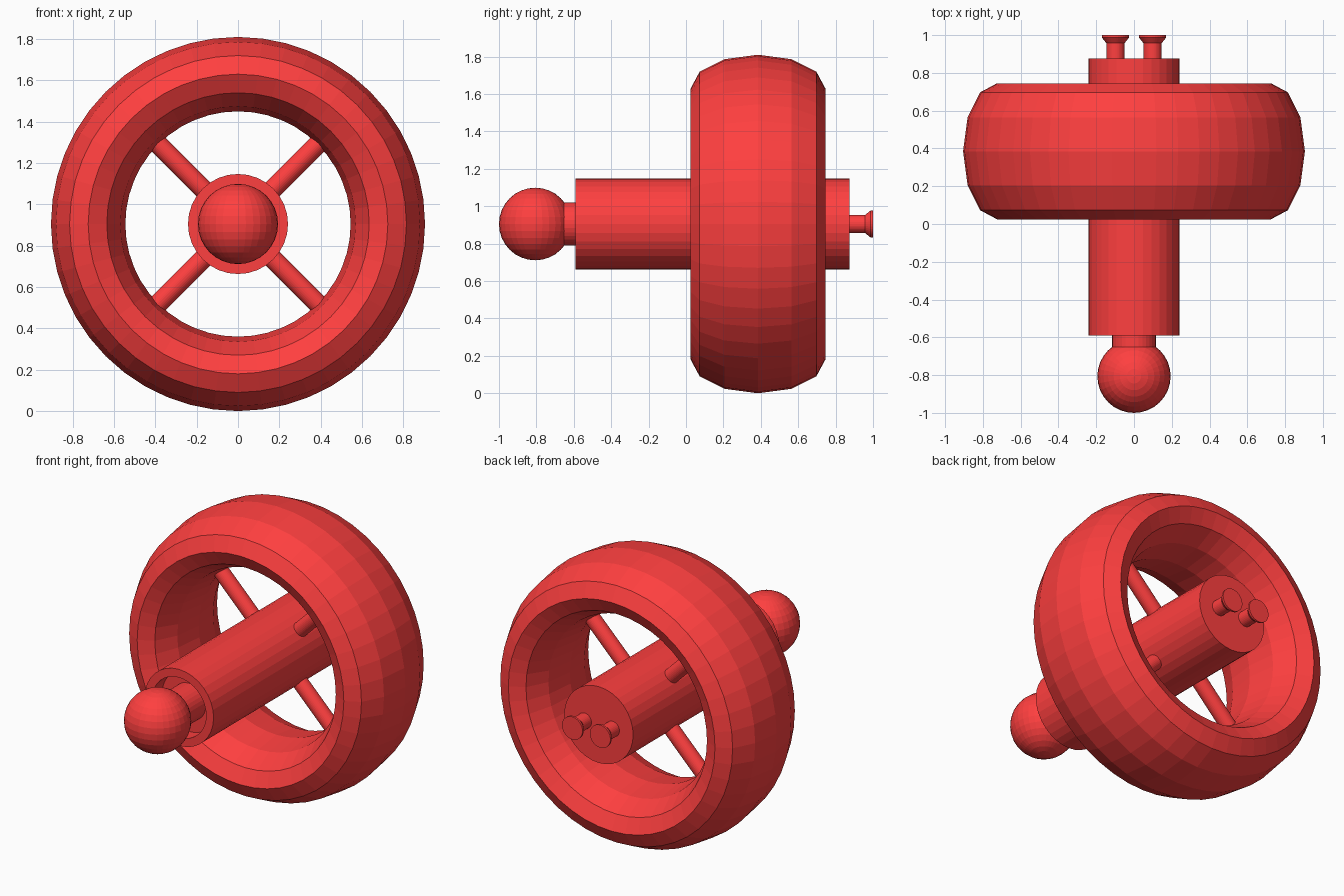
import bpy, bmesh, math
from mathutils import Vector, Matrix

if "Cube" in bpy.data.objects:
    bpy.data.objects.remove(bpy.data.objects["Cube"])

CZ = 0.905       # axle height
WHEEL_Y = 0.385  # wheel centre along the axle

red = bpy.data.materials.new("red")
red.diffuse_color = (1.0, 0.05, 0.05, 1)
red.use_nodes = True
red.node_tree.nodes["Principled BSDF"].inputs["Base Color"].default_value = red.diffuse_color


def lathe(name, profile, origin, axis=(0, 1, 0), segments=32, closed=False):
    """Spin (radius, distance along axis) points round an axis; flat faces."""
    bm = bmesh.new()
    rot = Vector((0, 0, 1)).rotation_difference(Vector(axis)).to_matrix().to_4x4()
    rings = []
    for r, h in profile:
        rings.append([bm.verts.new((r * math.cos(a), r * math.sin(a), h))
                      for a in (2 * math.pi * i / segments for i in range(segments))])
    pairs = list(zip(rings, rings[1:]))
    if closed:
        pairs.append((rings[-1], rings[0]))
    for lo, hi in pairs:
        for i in range(segments):
            j = (i + 1) % segments
            bm.faces.new((lo[i], lo[j], hi[j], hi[i]))
    if not closed:
        bm.faces.new(rings[0][::-1])
        bm.faces.new(rings[-1])
    bmesh.ops.recalc_face_normals(bm, faces=bm.faces)
    bm.transform(Matrix.Translation(origin) @ rot)
    mesh = bpy.data.meshes.new(name)
    bm.to_mesh(mesh)
    bm.free()
    mesh.materials.append(red)
    obj = bpy.data.objects.new(name, mesh)
    bpy.context.collection.objects.link(obj)
    return obj


# Tyre: ring with an oval section, twice as wide as it is deep
section = [(0.725 + 0.18 * math.cos(math.radians(a)), 0.36 * math.sin(math.radians(a)))
           for a in range(0, 360, 30)]
lathe("tyre", section, (0, WHEEL_Y, CZ), segments=48, closed=True)

# Hub: long barrel, recessed at the front end, capped at the back
lathe("hub", [(0.19, -0.49), (0.19, -0.59), (0.242, -0.59), (0.242, 0.875)], (0, 0, CZ))

# Neck from the recess to the ball
lathe("ball_neck", [(0.116, -0.70), (0.116, -0.48)], (0, 0, CZ))

# Ball on the front
bpy.ops.mesh.primitive_uv_sphere_add(segments=32, ring_count=16, radius=0.194,
                                     location=(0, -0.806, CZ))
ball = bpy.context.object
ball.name = "ball"
ball.data.materials.append(red)

# Four diagonal spokes
for i in range(4):
    a = math.radians(45 + 90 * i)
    lathe(f"spoke_{i + 1}", [(0.047, 0.20), (0.047, 0.60)], (0, WHEEL_Y, CZ),
          axis=(math.cos(a), 0, math.sin(a)))

# Two flared pegs on the back
for side, x in (("left", -0.098), ("right", 0.098)):
    lathe(f"peg_{side}", [(0.048, 0.86), (0.048, 0.957), (0.072, 0.987), (0.072, 1.0)],
          (x, 0, CZ))
